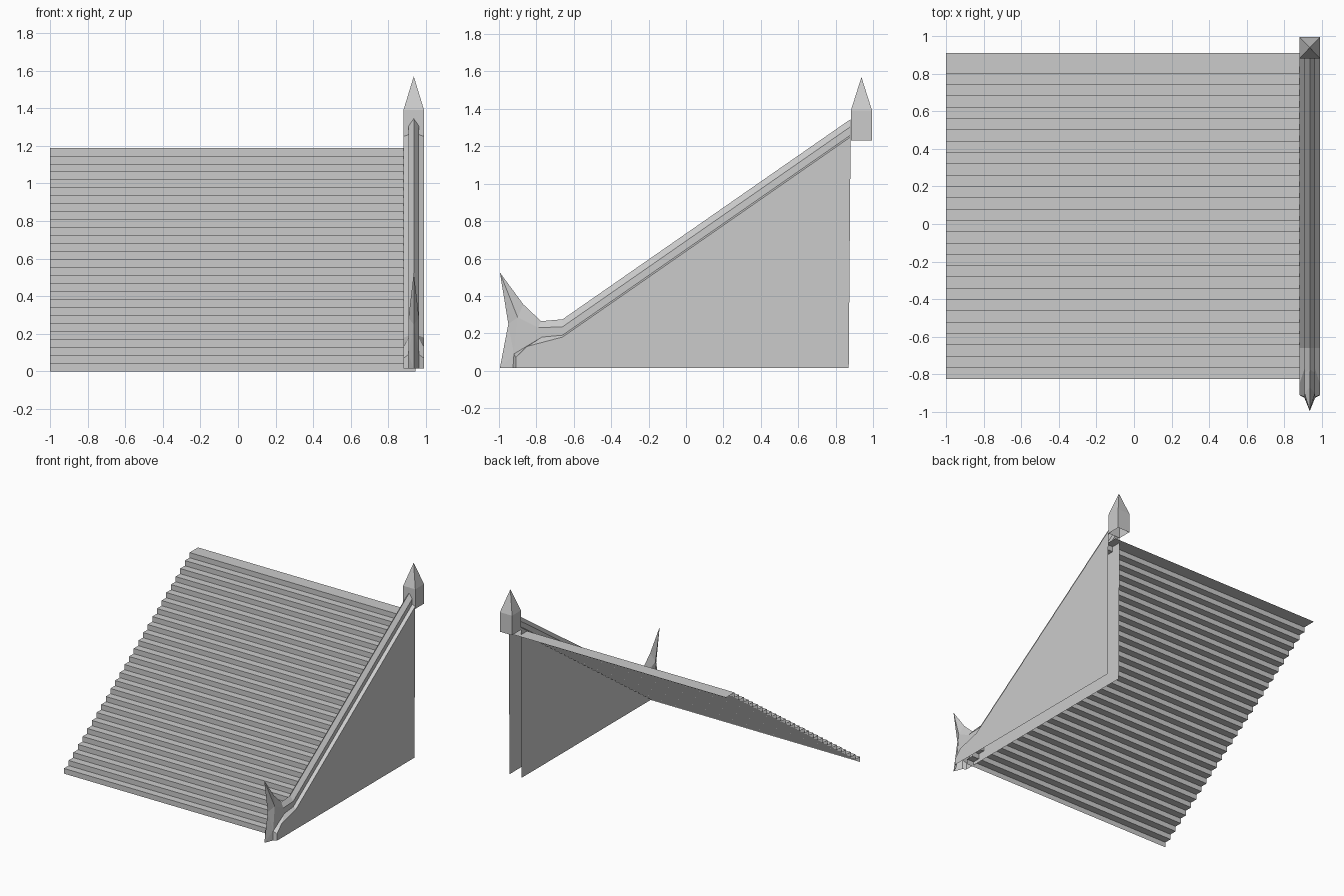
import bpy
from mathutils import Vector

cube = bpy.data.objects.get("Cube")
if cube:
    bpy.data.objects.remove(cube, do_unlink=True)

# One pale stone colour
stone = bpy.data.materials.new("pale_stone")
stone.use_nodes = True
COLOR = (0.6, 0.6, 0.6, 1)
stone.diffuse_color = COLOR
stone.node_tree.nodes["Principled BSDF"].inputs["Base Color"].default_value = COLOR

RAIL_X = 0.935   # centre line of the balustrade
HALF = 0.055     # half width of the wall
CAP = 0.028      # half width of the raised rail


def make(name, verts, faces):
    mesh = bpy.data.meshes.new(name)
    mesh.from_pydata(verts, [], faces)
    mesh.materials.append(stone)
    obj = bpy.data.objects.new(name, mesh)
    bpy.context.collection.objects.link(obj)
    return obj


def loft(name, rows):
    """Skin quads between matching rows of points."""
    n = len(rows[0])
    faces = [(i * n + j, i * n + j + 1, (i + 1) * n + j + 1, (i + 1) * n + j)
             for i in range(len(rows) - 1) for j in range(n - 1)]
    return make(name, [p for row in rows for p in row], faces)


def mirrored(obj):
    """Mirror across the centre line of the balustrade."""
    obj.location.x = RAIL_X
    mod = obj.modifiers.new("mirror", 'MIRROR')
    mod.use_clip = True
    return obj


# Stair sheet: 28 risers, the last tread is a deeper landing
RISERS = 28
rise, tread, start = 1.19 / RISERS, 0.0602, -0.825
profile = [(start, 0)]
for i in range(RISERS):
    y = start + i * tread
    profile.append((y, (i + 1) * rise))
    profile.append((y + tread if i < RISERS - 1 else 0.91, (i + 1) * rise))
loft("stair_steps", [[(x, y, z) for y, z in profile] for x in (-1, 0.945)])

# Side wall and sloping rail: ridge, cheek, inner ledge, outer ledge, ground
widths = (0, CAP, CAP, HALF, HALF)
stations = [
    [(0.88, 1.345), (0.88, 1.305), (0.88, 1.26), (0.88, 1.25), (0.87, 0.015)],
    [(-0.66, 0.275), (-0.66, 0.235), (-0.66, 0.19), (-0.66, 0.18), (-0.66, 0.015)],
    [(-0.775, 0.265), (-0.79, 0.23), (-0.77, 0.18), (-0.85, 0.13), (-0.85, 0.015)],
    [(-0.87, 0.355), (-0.9, 0.285), (-0.92, 0.09), (-0.91, 0.07), (-0.91, 0.015)],
]
rows = [[(w, y, z) for w, (y, z) in zip(widths, s)] for s in stations]
mirrored(loft("balustrade_wall", rows))

# Upswept horn closing the lower end of the rail
ridge, cheek, ledge, outer, ground = rows[-1]
tip, nose, toe = (0, -0.995, 0.525), (0, -0.95, 0.25), (0, -0.995, 0.015)
foot = (CAP, -0.925, 0.015)
mirrored(make("rail_horn", [ridge, cheek, ledge, outer, ground, tip, nose, toe, foot],
              [(0, 1, 5), (5, 1, 6), (1, 2, 6), (6, 2, 7), (2, 8, 7), (2, 3, 4, 8)]))

# Upper post: open-bottomed block with a pointed cap
centre = Vector((RAIL_X, 0.938, 0))
ring = [(-1, -1), (1, -1), (1, 1), (-1, 1)]
verts = [centre + Vector((sx * HALF, sy * 0.057, z)) for z in (1.23, 1.39) for sx, sy in ring]
verts.append(centre + Vector((0, 0, 1.57)))
sides = [(i, (i + 1) % 4, (i + 1) % 4 + 4, i + 4) for i in range(4)]
slopes = [(i + 4, (i + 1) % 4 + 4, 8) for i in range(4)]
make("upper_post", verts, sides + slopes)
